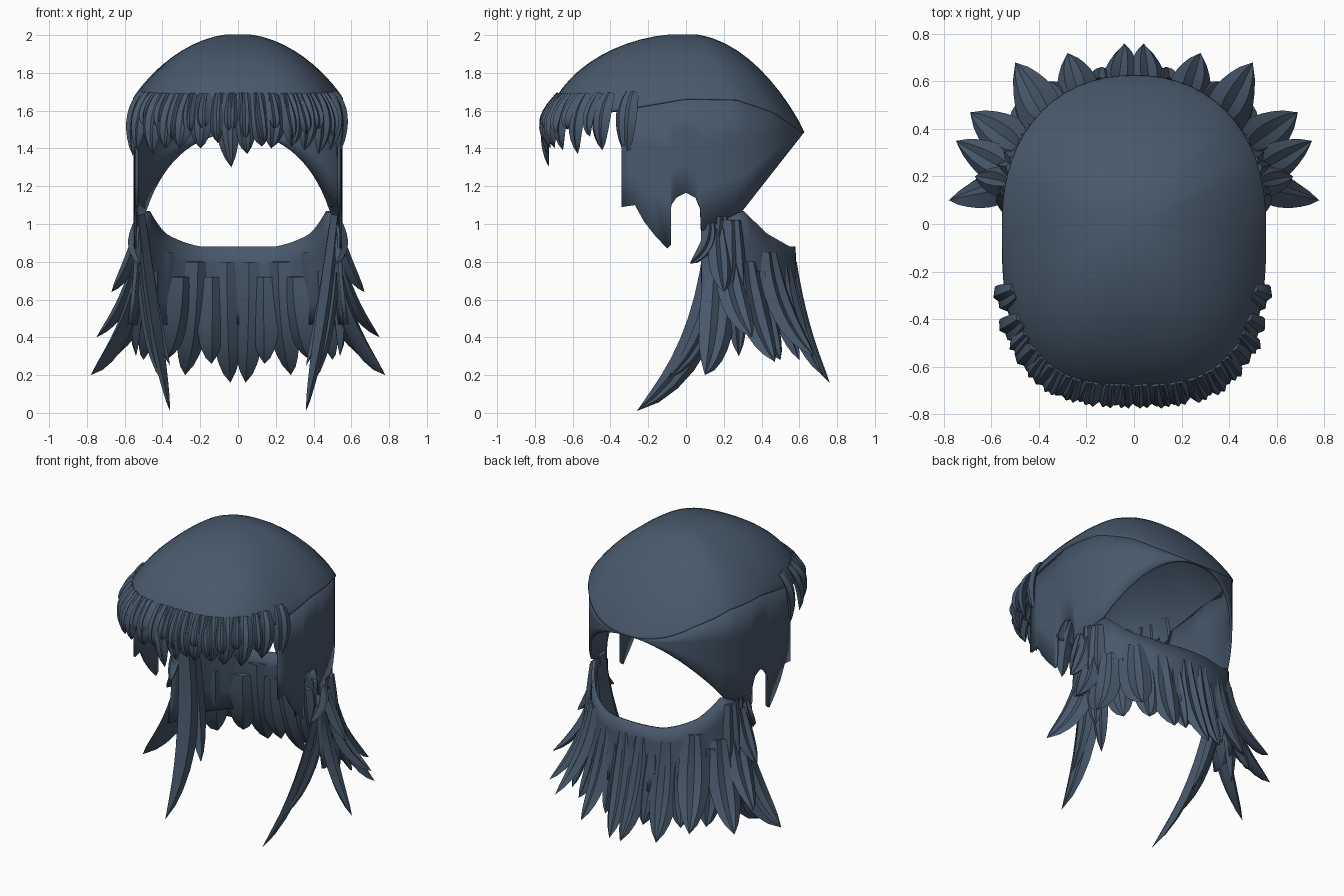
import bpy, bmesh, math, random
from mathutils import Vector

random.seed(4)
if "Cube" in bpy.data.objects:
    bpy.data.objects.remove(bpy.data.objects["Cube"], do_unlink=True)

hair = bpy.data.materials.new("slate blue hair")
hair.use_nodes = True
colour = (0.065, 0.10, 0.15, 1)
hair.diffuse_color = colour
hair.node_tree.nodes["Principled BSDF"].inputs["Base Color"].default_value = colour

HALF, FRONT, BACK = 0.55, 0.72, 0.62


def lerp_table(table, v):
    if v <= table[0][0]:
        return table[0][1]
    for (a, za), (b, zb) in zip(table, table[1:]):
        if v <= b:
            return za + (zb - za) * (v - a) / (b - a)
    return table[-1][1]


def outline(angle):
    """Point of the head outline in a direction, seen from above."""
    c, s = math.cos(angle), math.sin(angle)
    n, depth = (2.2, BACK) if s > 0 else (3, FRONT)
    r = ((abs(c) / HALF) ** n + (abs(s) / depth) ** n) ** (-1 / n)
    return Vector((r * c, r * s, 0))


def outline_x(y, back=BACK):
    n, depth = (2.2, back) if y > 0 else (3.6, FRONT)
    return HALF * max(0, 1 - (abs(y) / depth) ** n) ** (1 / n)


RIM = [(-0.72, 1.55), (-0.34, 1.6), (0, 1.66), (0.27, 1.655), (0.46, 1.59), (0.62, 1.48)]


def finish(name, bm, thickness=0, angle=35):
    bmesh.ops.remove_doubles(bm, verts=bm.verts, dist=0.0005)
    bmesh.ops.recalc_face_normals(bm, faces=bm.faces)
    mesh = bpy.data.meshes.new(name)
    bm.to_mesh(mesh)
    bm.free()
    mesh.materials.append(hair)
    ob = bpy.data.objects.new(name, mesh)
    bpy.context.collection.objects.link(ob)
    if thickness:
        shell = ob.modifiers.new("thickness", "SOLIDIFY")
        shell.thickness = thickness
        shell.offset = 0
    bpy.ops.object.select_all(action="DESELECT")
    ob.select_set(True)
    bpy.context.view_layer.objects.active = ob
    bpy.ops.object.shade_smooth_by_angle(angle=math.radians(angle))
    return ob


def skin(bm, rows, closed=False):
    """Faces between rows of points."""
    grid = [[bm.verts.new(p) for p in row] for row in rows]
    for a, b in zip(grid, grid[1:]):
        count = len(a)
        for i in range(count if closed else count - 1):
            j = (i + 1) % count
            bm.faces.new((a[i], a[j], b[j], b[i]))
    return grid


def lock(bm, start, bend, tip, width, thick):
    """Curved, grooved strand tapering to a point."""
    p0, p1, p2 = Vector(start), Vector(bend), Vector(tip)
    section = [(1, 0), (0.45, 0.8), (0, 0.45), (-0.45, 0.8), (-1, 0), (0, -0.7)]
    radial = Vector((p0.x, p0.y, 0)).normalized()
    rows = []
    for i in range(9):
        t = i / 9
        p = p0 * (1 - t) ** 2 + p1 * 2 * t * (1 - t) + p2 * t * t
        tangent = ((p1 - p0) * (1 - t) + (p2 - p1) * t).normalized()
        side = tangent.cross(radial).normalized()
        out = side.cross(tangent).normalized()
        size = 1.3 * (1 - t) ** 0.8 * (0.5 + 1.6 * t) / 2
        rows.append([p + side * (u * width * size) + out * (v * thick * size)
                     for u, v in section])
    grid = skin(bm, rows, closed=True)
    point = bm.verts.new(p2)
    for i in range(6):
        bm.faces.new((grid[-1][i], grid[-1][(i + 1) % 6], point))
    bm.faces.new(grid[0])


# Crown: domed shell
def crown_point(angle, r):
    edge = outline(angle)
    drop = 2 - lerp_table(RIM, edge.y)
    power = 0.9 - 0.3 * max(0, -math.sin(angle))
    p = edge * r
    p.z = 2 - drop * (1 - max(0, 1 - r * r) ** power)
    return p


bm = bmesh.new()
skin(bm, [[crown_point(2 * math.pi * i / 64, math.sin(j / 14 * math.pi / 2))
           for i in range(64)] for j in range(1, 15)], closed=True)
bmesh.ops.holes_fill(bm, edges=[e for e in bm.edges if e.is_boundary and e.verts[0].co.z > 1.9])
finish("crown", bm, 0.015)

# Side and back wall: sideburn, ear notch, rising edge at the nape
HEM = [(-0.34, 1.09), (-0.27, 1.1), (-0.22, 1.01), (-0.165, 0.94), (-0.1, 0.87),
       (-0.08, 0.89), (-0.078, 1.1), (-0.05, 1.14), (0, 1.165), (0.05, 1.14),
       (0.075, 1.08), (0.08, 0.96), (0.3, 1.07), (0.62, 1.48)]
steps = sorted({y for y, z in HEM} | {BACK * math.sin(math.radians(a)) for a in range(10, 90, 4)})
columns = [(outline_x(y), y) for y in steps]
columns += [(-x, y) for x, y in reversed(columns[:-1])]
bm = bmesh.new()
skin(bm, [[(x * 0.99, y * 0.99 if y > 0 else y,
            lerp_table(RIM, y) * (1 - k) + lerp_table(HEM, y) * k)
           for x, y in columns] for k in (0, 0.33, 0.67, 1)])
finish("side_and_back_wall", bm, 0.015)

# Fringe: main strands along the brow, with finer ones between
bm = bmesh.new()


def fringe_lock(x, tip_z, width, lift=0.0):
    y = -FRONT * (1 - (abs(x) / HALF) ** 3) ** (1 / 3)
    angle = math.atan2(y, x)
    edge = outline(angle)
    start = crown_point(angle, 0.93)
    bend = edge * (1.08 + lift) + Vector((0, 0, lerp_table(RIM, y) - 0.02))
    tip = edge * (1.01 + lift) + Vector((random.uniform(-0.03, 0.03), 0, tip_z))
    lock(bm, start, bend, tip, width, 0.07)


for x, z in [(-0.535, 1.36), (-0.505, 1.39), (-0.44, 1.37), (-0.36, 1.4), (-0.28, 1.4),
             (-0.19, 1.4), (-0.06, 1.3), (0.03, 1.37), (0.11, 1.41), (0.19, 1.4),
             (0.28, 1.41), (0.36, 1.39), (0.44, 1.37), (0.505, 1.39), (0.535, 1.35)]:
    fringe_lock(x, z, 0.13)
for i in range(14):
    fringe_lock(-0.48 + i * 0.074, random.uniform(1.42, 1.52), 0.08, 0.015)
finish("fringe", bm)

# Nape hair: flaring band below the opening
TOP = [(0.08, 0.98), (0.3, 1.07), (0.42, 0.95), (0.54, 0.88), (0.57, 0.88)]
nape = 0.57
steps = [nape * math.sin(math.radians(a)) for a in range(8, 91, 4)] + [nape]
columns = [(outline_x(y, nape), y) for y in steps]
columns += [(-x, y) for x, y in reversed(columns[:-1])]
bm = bmesh.new()
skin(bm, [[(x * (0.98 + 0.07 * k * k), y * (1 + 0.09 * k * k), lerp_table(TOP, y) * (1 - k) + 0.47 * k)
           for x, y in columns] for k in (0, 0.25, 0.5, 0.75, 1)])
finish("nape_band", bm, 0.02)

# Nape spikes, mirrored: start, tip, width
SPIKES = [((0.53, 0.13, 1.0), (0.52, 0.02, 0.79), 0.08),
          ((0.52, 0.17, 0.97), (0.67, 0.2, 0.64), 0.13),
          ((0.52, 0.22, 0.85), (0.75, 0.35, 0.4), 0.17),
          ((0.51, 0.17, 0.8), (0.78, 0.1, 0.2), 0.2),
          ((0.48, 0.32, 0.8), (0.69, 0.47, 0.27), 0.2),
          ((0.44, 0.38, 0.75), (0.5, 0.5, 0.28), 0.18),
          ((0.37, 0.44, 0.85), (0.5, 0.68, 0.3), 0.2),
          ((0.3, 0.48, 0.72), (0.38, 0.6, 0.28), 0.17),
          ((0.22, 0.52, 0.8), (0.28, 0.72, 0.2), 0.18),
          ((0.14, 0.55, 0.72), (0.14, 0.66, 0.26), 0.15),
          ((0.06, 0.56, 0.8), (0.04, 0.76, 0.16), 0.16),
          ((0.51, 0.25, 1.02), (0.54, 0.28, 0.3), 0.14)]
bm = bmesh.new()
for sign in (1, -1):
    for (x, y, z), (tx, ty, tz), width in SPIKES:
        bend = (sign * x * 1.06, y * 1.06, z * 0.35 + tz * 0.65)
        lock(bm, (sign * x, y, z), bend, (sign * tx, ty, tz), width, 0.09)
finish("nape_spikes", bm)

# Long front locks hanging beside the face
for side, sign in (("left", 1), ("right", -1)):
    bm = bmesh.new()
    for start, bend, tip, width in [
            ((0.51, 0.16, 1.05), (0.42, 0.18, 0.31), (0.36, -0.26, 0.01), 0.17),
            ((0.52, 0.19, 1.04), (0.49, 0.19, 0.4), (0.41, -0.1, 0.18), 0.12),
            ((0.5, 0.22, 1.0), (0.45, 0.22, 0.5), (0.36, 0.12, 0.25), 0.12)]:
        lock(bm, *[(sign * x, y, z) for x, y, z in (start, bend, tip)], width, 0.08)
    finish(side + "_front_lock", bm)
